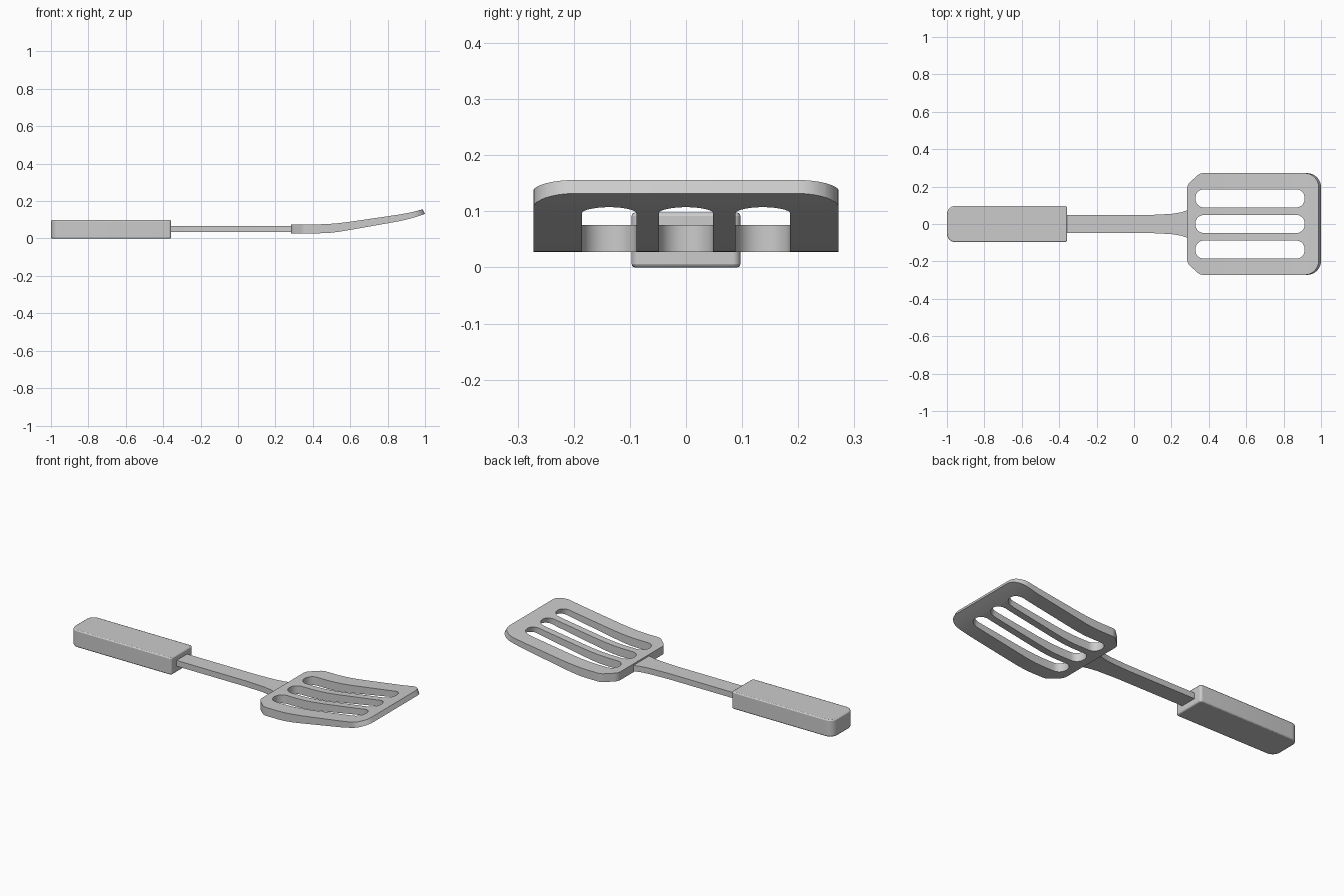
import bpy, bmesh, math
from mathutils import Vector

if "Cube" in bpy.data.objects:
    bpy.data.objects.remove(bpy.data.objects["Cube"])


def rounded(corners, seg=8):
    """Closed outline from (x, y, radius) corners."""
    out, n = [], len(corners)
    for i, (x, y, r) in enumerate(corners):
        p = Vector((x, y))
        if r == 0:
            out.append(p)
            continue
        a = (Vector(corners[i - 1][:2]) - p).normalized()
        b = (Vector(corners[(i + 1) % n][:2]) - p).normalized()
        half = a.angle(b) / 2
        centre = p + (a + b).normalized() * r / math.sin(half)
        s = p + a * r / math.tan(half) - centre
        e = p + b * r / math.tan(half) - centre
        sweep = s.angle(e)
        for k in range(seg + 1):
            t = k / seg
            out.append(centre + (s * math.sin((1 - t) * sweep) + e * math.sin(t * sweep)) / math.sin(sweep))
    return out


def mirrored(half):
    """Complete a +y half outline across y = 0."""
    return half + [(x, -y, r) for x, y, r in reversed(half)]


def lerp(table, x):
    for (x0, z0), (x1, z1) in zip(table, table[1:]):
        if x <= x1:
            return z0 + (z1 - z0) * max(0, x - x0) / (x1 - x0)
    return table[-1][1]


def plate(name, loops, bottom, top, cuts=(), lean=0, bevel=0):
    """Fill outlines (first outer, rest holes), then give the sheet top and bottom profiles."""
    bm = bmesh.new()
    for loop in loops:
        vs = [bm.verts.new((p.x, p.y, 0)) for p in loop]
        for i, v in enumerate(vs):
            bm.edges.new((vs[i - 1], v))
    if len(loops) == 1:
        bm.faces.new(vs)
    else:
        bmesh.ops.triangle_fill(bm, edges=bm.edges[:], use_beauty=True, normal=(0, 0, 1))
    for x in cuts:
        bmesh.ops.bisect_plane(bm, geom=bm.verts[:] + bm.edges[:] + bm.faces[:],
                               plane_co=(x, 0, 0), plane_no=(1, 0, 0), dist=1e-5)
    ext = bmesh.ops.extrude_face_region(bm, geom=bm.faces[:], use_keep_orig=True)
    upper = {g for g in ext["geom"] if isinstance(g, bmesh.types.BMVert)}
    for v in bm.verts:
        if v in upper:
            v.co.z = lerp(top, v.co.x)
            v.co.x -= lean * max(0, min(1, (v.co.x - 0.45) / 0.5))
        else:
            v.co.z = lerp(bottom, v.co.x)
    bmesh.ops.recalc_face_normals(bm, faces=bm.faces[:])
    me = bpy.data.meshes.new(name)
    bm.to_mesh(me)
    bm.free()
    ob = bpy.data.objects.new(name, me)
    bpy.context.collection.objects.link(ob)
    if bevel:
        m = ob.modifiers.new("soft_edges", "BEVEL")
        m.width, m.segments, m.limit_method = bevel, 2, "ANGLE"
    bpy.ops.object.select_all(action="DESELECT")
    ob.select_set(True)
    bpy.context.view_layer.objects.active = ob
    bpy.ops.object.shade_smooth_by_angle(angle=math.radians(30))
    return ob


# Handle
plate("handle", [rounded(mirrored([(-1, 0.097, 0.045), (-0.357, 0.097, 0.014)]))],
      [(-1, 0), (1, 0)], [(-1, 0.098), (1, 0.098)], bevel=0.006)

# Shaft, flaring into the blade
plate("shaft", [rounded(mirrored([(-0.4, 0.048, 0), (0.08, 0.048, 0), (0.2, 0.054, 0),
                                  (0.25, 0.062, 0), (0.286, 0.073, 0), (0.3, 0.073, 0)]))],
      [(-1, 0.034), (1, 0.034)], [(-1, 0.067), (1, 0.067)])

# Slotted blade, curving up to a thinner tip
outline = rounded(mirrored([(0.284, 0.209, 0.05), (0.352, 0.272, 0.05), (1.0, 0.272, 0.075)]))
slots = [rounded([(0.328, c - 0.0485, 0.046), (0.328, c + 0.0485, 0.046),
                  (0.925, c + 0.0485, 0.046), (0.925, c - 0.0485, 0.046)])
         for c in (-0.137, 0, 0.137)]
bottom = [(0.28, 0.028), (0.45, 0.028), (0.49, 0.03), (0.54, 0.036), (0.6, 0.046), (0.86, 0.092),
          (0.92, 0.106), (0.96, 0.118), (1.0, 0.132)]
top = [(0.28, 0.076), (0.44, 0.076), (0.49, 0.078), (0.54, 0.082), (0.6, 0.089), (0.86, 0.126),
       (0.92, 0.136), (0.96, 0.145), (1.0, 0.156)]
plate("blade", [outline] + slots, bottom, top,
      cuts=[0.44, 0.465, 0.49, 0.515, 0.54, 0.57, 0.6, 0.7, 0.8, 0.86, 0.89, 0.92, 0.94, 0.96, 0.98],
      lean=0.013)
